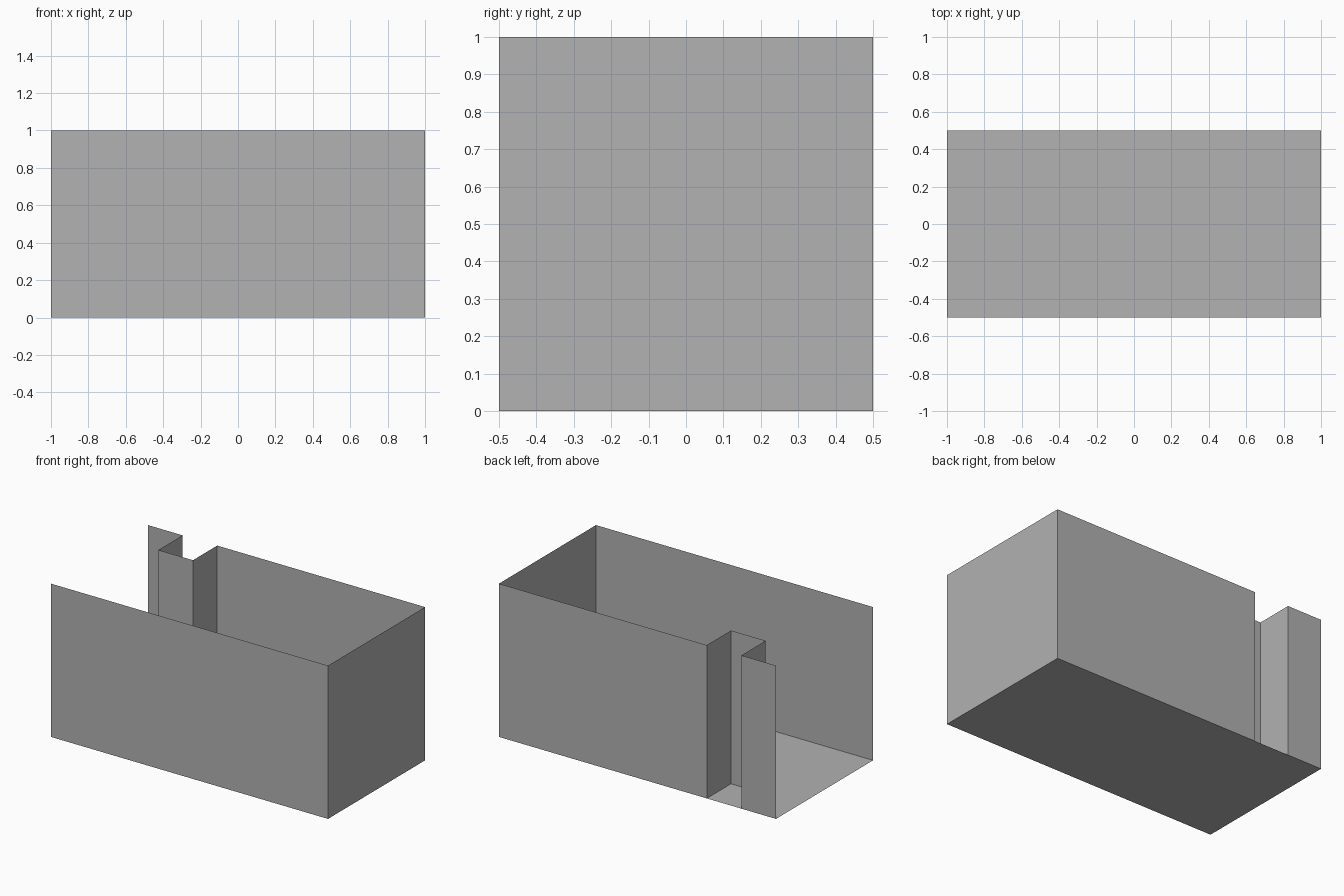
import bpy
import bmesh

if "Cube" in bpy.data.objects:
    bpy.data.objects.remove(bpy.data.objects["Cube"])

grey = bpy.data.materials.new("plain grey")
grey.diffuse_color = (0.445, 0.445, 0.445, 1.0)
grey.use_nodes = True
grey.node_tree.nodes["Principled BSDF"].inputs["Base Color"].default_value = grey.diffuse_color

HEIGHT = 1.0


def add_object(name, bm):
    mesh = bpy.data.meshes.new(name)
    bm.to_mesh(mesh)
    bm.free()
    mesh.materials.append(grey)
    obj = bpy.data.objects.new(name, mesh)
    bpy.context.collection.objects.link(obj)
    return obj


# Floor: a single thin sheet facing down
bm = bmesh.new()
corners = [(-1, -0.5), (-1, 0.5), (1, 0.5), (1, -0.5)]
bm.faces.new([bm.verts.new((x, y, 0)) for x, y in corners])
add_object("floor", bm)

# Walls: open on the left end, with a square recess in the back wall
outline = [(-1, -0.5), (1, -0.5), (1, 0.5), (-0.5, 0.5),
           (-0.5, 0.25), (-0.75, 0.25), (-0.75, 0.5), (-1, 0.5)]
bm = bmesh.new()
low = [bm.verts.new((x, y, 0)) for x, y in outline]
high = [bm.verts.new((x, y, HEIGHT)) for x, y in outline]
for i in range(len(outline) - 1):
    bm.faces.new((low[i], low[i + 1], high[i + 1], high[i]))
add_object("walls", bm)
